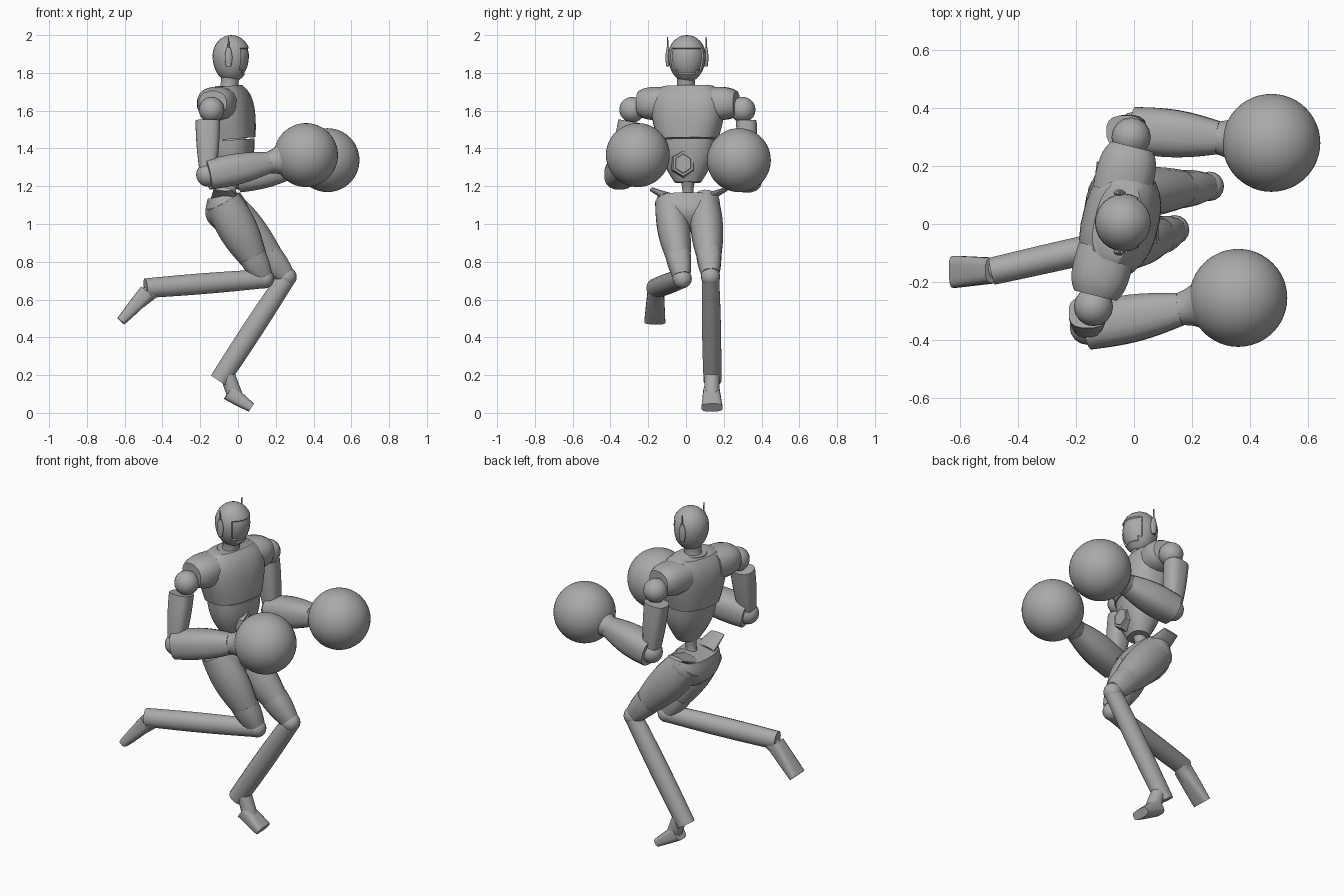
import bpy, bmesh, math
from mathutils import Matrix, Vector

cube = bpy.data.objects.get("Cube")
if cube:
    bpy.data.objects.remove(cube)

grey = bpy.data.materials.new("plain_grey")
grey.use_nodes = True
grey.diffuse_color = (.4, .4, .4, 1)
grey.node_tree.nodes["Principled BSDF"].inputs["Base Color"].default_value = grey.diffuse_color

UP = Vector((0, 0, 1))
SIDEWAYS = Vector((0, 1, 0))
# The chest is turned towards the right arm
TURN = Matrix.Rotation(math.radians(-14), 3, 'Z')
ACROSS = TURN @ SIDEWAYS
FORWARD = ACROSS.cross(UP)


def finish(name, bm):
    bmesh.ops.recalc_face_normals(bm, faces=bm.faces)
    mesh = bpy.data.meshes.new(name)
    bm.to_mesh(mesh)
    bm.free()
    mesh.materials.append(grey)
    obj = bpy.data.objects.new(name, mesh)
    bpy.context.collection.objects.link(obj)
    bpy.ops.object.select_all(action='DESELECT')
    obj.select_set(True)
    bpy.context.view_layer.objects.active = obj
    bpy.ops.object.shade_smooth_by_angle(angle=math.radians(40))


def limb(name, start, end, first, last, bulge=0, cap=0, depth=1, end_depth=None,
         square=2, side=SIDEWAYS, sides=16, rings=8):
    """Loft from start to end: half width goes from first to last, swells by
    bulge in the middle and closes by cap at the end; depth is relative to width."""
    start, end = Vector(start), Vector(end)
    along = (end - start).normalized()
    across = (side - along * side.dot(along)).normalized()
    out = along.cross(across)
    end_depth = depth if end_depth is None else end_depth
    bm = bmesh.new()
    previous = None
    for i in range(rings + 1):
        t = i / rings
        width = first + (last - first) * t + bulge * math.sin(math.pi * t)
        width *= 1 - cap * t ** 6
        thick = width * (depth + (end_depth - depth) * t)
        ring = []
        for k in range(sides):
            angle = math.tau * (k + .5) / sides
            c, s = (math.copysign(abs(w) ** (2 / square), w)
                    for w in (math.cos(angle), math.sin(angle)))
            ring.append(bm.verts.new(start.lerp(end, t) + across * c * width + out * s * thick))
        if previous:
            for k in range(sides):
                n = (k + 1) % sides
                bm.faces.new((previous[k], previous[n], ring[n], ring[k]))
        else:
            bm.faces.new(ring)
        previous = ring
    bm.faces.new(previous)
    finish(name, bm)


def sphere(centre, radius, segments=16):
    bm = bmesh.new()
    bmesh.ops.create_uvsphere(bm, u_segments=segments, v_segments=segments * 2 // 3,
                              radius=radius, matrix=Matrix.Translation(centre))
    return bm


# Head: longer towards the chin, with a recessed face panel
head_centre = Vector((-.035, .005, 1.89))
head = sphere(head_centre, .1, 24)
for vert in head.verts:
    height = vert.co.z - head_centre.z
    vert.co.z = head_centre.z + height * (1.1 if height > 0 else 1.4)
head.normal_update()
panel = [f for f in head.faces
         if f.normal.x > .55 and -.1 < f.calc_center_median().z - head_centre.z < .04]
bmesh.ops.inset_region(head, faces=panel, thickness=.005, depth=-.007)
finish("head", head)
limb("neck", (-.05, 0, 1.68), (-.04, 0, 1.8), .06, .055, bulge=-.01)

# Torso
limb("chest", (-.04, .01, 1.45), (-.06, .01, 1.73), .162, .21, bulge=.01, cap=.35,
     depth=.78, end_depth=.55, square=2.5, side=ACROSS, sides=24, rings=12)
limb("collar", (-.055, 0, 1.7), (-.055, 0, 1.73), .075, .068, sides=20)
limb("abdomen", (-.035, .01, 1.445), (-.02, .01, 1.22), .153, .07, bulge=.02,
     depth=.77, square=2.4, side=ACROSS, sides=20)
limb("belt_plate", (.04, -.015, 1.32), (.08, -.015, 1.32), .07, .06, depth=1.1, sides=6, rings=1)
limb("belt_centre", (.08, -.015, 1.32), (.085, -.015, 1.32), .048, .045, depth=1.1, sides=6, rings=1)
limb("spine", (-.05, .01, 1.1), (-.03, .01, 1.26), .04, .05, bulge=-.015)
limb("pelvis", (-.04, .01, .97), (-.075, .01, 1.15), .07, .16, bulge=.05,
     depth=.85, end_depth=.55, square=2.4, sides=20)


def arm(word, s, shoulder, elbow, glove):
    shoulder, elbow, glove = Vector(shoulder), Vector(elbow), Vector(glove)
    # Sleeve running out of the chest
    root = Vector((-.07, .01, 1.638))
    limb(word + "_sleeve", root + ACROSS * s * .1, root + ACROSS * s * .265, .1, .095,
         bulge=.005, cap=.2, depth=.87, square=2.4, side=FORWARD)
    finish(word + "_shoulder_joint", sphere(shoulder, .068))
    armpit = shoulder + Vector((-.02, s * .02, -.06))
    limb(word + "_upper_arm", armpit, elbow, .055, .042, bulge=.005,
         depth=1.2, end_depth=1, square=2.8)
    finish(word + "_elbow_joint", sphere(elbow, .062))
    # Forearm points straight at the round glove
    wrist = elbow.lerp(glove, .62)
    limb(word + "_forearm", elbow, wrist, .08, .057, bulge=.014, square=2.6)
    limb(word + "_cuff", wrist, elbow.lerp(glove, .78), .058, .1, bulge=-.008, sides=20)
    finish(word + "_glove", sphere(glove, .169, 48))


arm("right", -1, (-.14, -.285, 1.605), (-.16, -.355, 1.26), (.36, -.255, 1.365))
arm("left", 1, (-.01, .3, 1.605), (0, .325, 1.245), (.474, .28, 1.338))


def leg(word, hip, knee, heel, instep, toe):
    hip, knee, heel, instep, toe = map(Vector, (hip, knee, heel, instep, toe))
    limb(word + "_thigh", hip, hip.lerp(knee, .76), .075, .062, bulge=.018,
         depth=1.25, end_depth=1.15, sides=18)
    limb(word + "_knee_guard", hip.lerp(knee, .7), hip.lerp(knee, .97), .067, .046,
         bulge=.004, depth=1.12, square=2.5)
    finish(word + "_knee_joint", sphere(knee, .051))
    limb(word + "_shin", knee, heel, .046, .048, bulge=.004, depth=1.1)
    # Foot: flattens and widens towards the toe
    limb(word + "_ankle", knee.lerp(heel, .9), instep.lerp(toe, .3), .04, .042)
    limb(word + "_foot", instep, toe, .044, .056, depth=1, end_depth=.45, square=3.5)


leg("right", (-.08, -.09, 1.12), (.14, -.02, .71), (-.49, -.163, .66),
    (-.48, -.16, .64), (-.62, -.165, .485))
leg("left", (-.09, .1, 1.12), (.26, .13, .72), (-.1, .14, .17),
    (-.05, .135, .11), (.07, .138, .028))

# Parts mirrored on both sides: ears, antennas and flared hip rims
for word, s in (("right", -1), ("left", 1)):
    ear = head_centre + Vector((-.015, s * .102, 0))
    limb(word + "_ear", ear - UP * .055, ear + UP * .045, .008, .006, bulge=.005, depth=1.7)
    limb(word + "_antenna", ear + UP * .04, ear + UP * .1, .005, .003, sides=6)
    limb(word + "_hip_rim", (-.07, .01 + s * .08, 1.13), (-.08, .015 + s * .2, 1.185), .075, .05,
         depth=.4, end_depth=.2, side=FORWARD)
